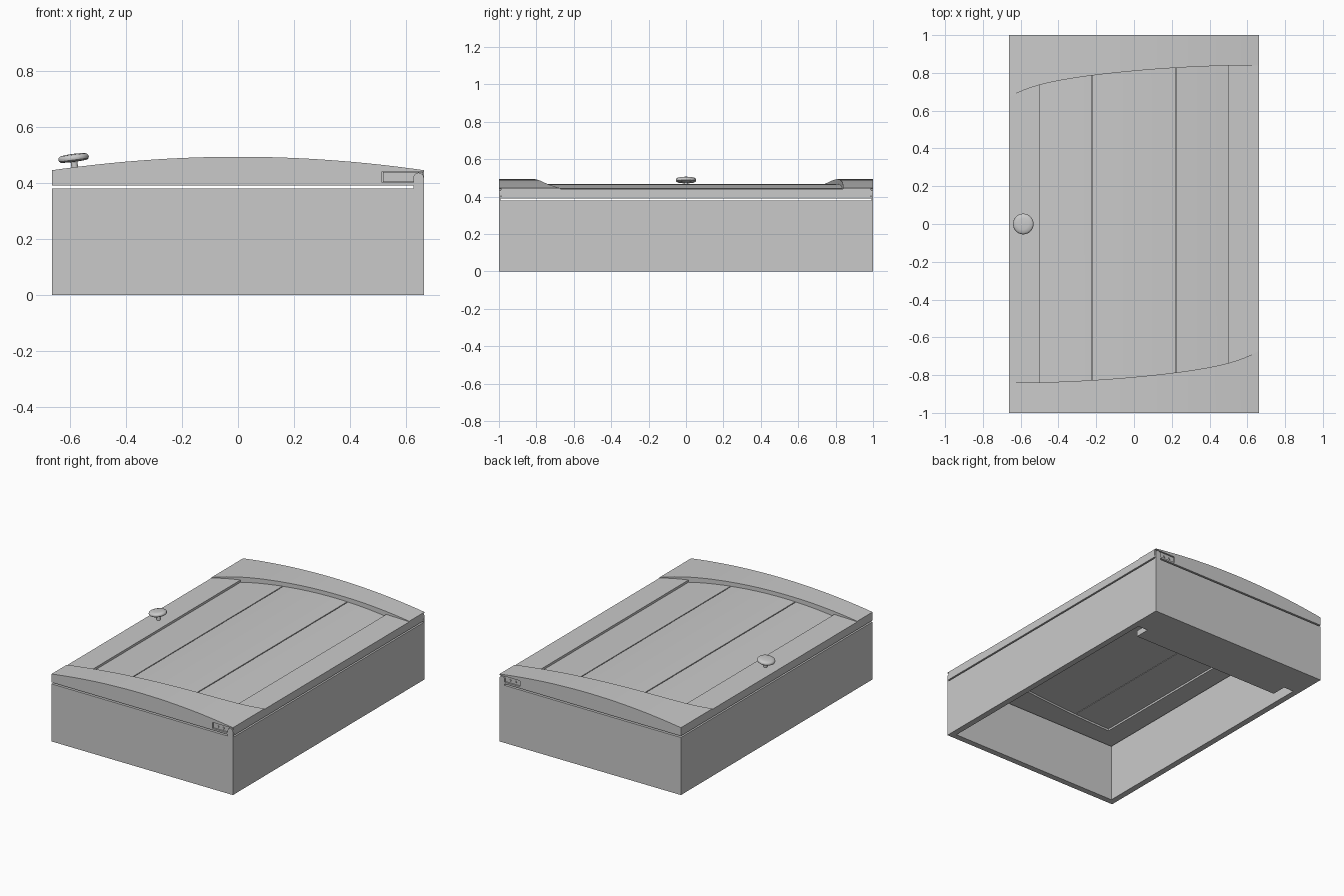
import bpy, bmesh, math
from mathutils import Matrix

if "Cube" in bpy.data.objects:
    bpy.data.objects.remove(bpy.data.objects["Cube"])

grey = bpy.data.materials.new("grey")
grey.diffuse_color = (0.59, 0.59, 0.59, 1)
grey.use_nodes = True
grey.node_tree.nodes["Principled BSDF"].inputs["Base Color"].default_value = grey.diffuse_color

HX, HY = 0.663, 1.0       # half width, half length
WALL, BOX_TOP = 0.04, 0.38
DOOR_Z, STILE = 0.39, 0.497


def finish(name, bm, smooth=False):
    bmesh.ops.recalc_face_normals(bm, faces=bm.faces)
    me = bpy.data.meshes.new(name)
    bm.to_mesh(me)
    bm.free()
    ob = bpy.data.objects.new(name, me)
    bpy.context.collection.objects.link(ob)
    me.materials.append(grey)
    if smooth:
        bpy.context.view_layer.objects.active = ob
        ob.select_set(True)
        bpy.ops.object.shade_smooth_by_angle(angle=math.radians(35))
        ob.select_set(False)
    return ob


def slab(name, x0, x1, y0, y1, z0, z1, n=1):
    """Solid whose y and z limits are functions of x."""
    bm = bmesh.new()
    rings = []
    for i in range(n + 1):
        x = x0 + (x1 - x0) * i / n
        rings.append([bm.verts.new((x, y, z)) for y, z in (
            (y0(x), z0(x)), (y1(x), z0(x)), (y1(x), z1(x)), (y0(x), z1(x)))])
    for a, b in zip(rings, rings[1:]):
        for k in range(4):
            bm.faces.new((a[k], a[(k + 1) % 4], b[(k + 1) % 4], b[k]))
    bm.faces.new(rings[0])
    bm.faces.new(rings[-1])
    return finish(name, bm, n > 1)


def const(v):
    return lambda x: v


def board(name, x0, x1, y0, y1, z0, z1):
    return slab(name, x0, x1, const(y0), const(y1), const(z0), const(z1))


def arch(x):
    """Crowned surface of the door rails."""
    return 0.493 - 0.048 * (x / HX) ** 2


def plank_top(x):
    return 0.467 - 0.035 * (x / STILE) ** 2


def stile_top(x):
    return 0.441 + 0.006 * (HX - abs(x)) / (HX - STILE)


def upper(x):
    """Curved inner edge of the rail at +y."""
    t = max(0, (HX - x) / (2 * HX))
    return 0.84 - 0.12 * t ** 2 - 0.05 * t ** 11


def lower(x):
    return -upper(-x)


# Open carcass
for s, tag in ((-1, "left"), (1, "right")):
    a, b = sorted((s * HX, s * (HX - WALL)))
    board("box_side_" + tag, a, b, -HY, HY, 0, BOX_TOP)
for s, tag in ((-1, "front"), (1, "back")):
    a, b = sorted((s * HY, s * (HY - WALL)))
    board("box_end_" + tag, -HX + WALL, HX - WALL, a, b, 0, BOX_TOP)

# Mounting rail flush with the underside, notched at its inner corners
IN = HX - WALL
bm = bmesh.new()
half = [(IN, 0.96), (IN, 0.785), (0.55, 0.785), (0.55, 0.685)]
outline = half + [(-x, y) for x, y in reversed(half)]
f = bm.faces.new([bm.verts.new((x, y, 0)) for x, y in outline])
ext = bmesh.ops.extrude_face_region(bm, geom=[f])
bmesh.ops.translate(bm, vec=(0, 0, 0.04),
                    verts=[v for v in ext["geom"] if isinstance(v, bmesh.types.BMVert)])
finish("mounting_rail", bm)

# Crowned door frame
rails = {
    1: slab("door_rail_back", -HX, HX, upper, const(HY), const(DOOR_Z), arch, 32),
    -1: slab("door_rail_front", -HX, HX, const(-HY), lower, const(DOOR_Z), arch, 32)}
slab("door_stile_left", -HX, -STILE, lower, upper, const(DOOR_Z), stile_top, 8)
slab("door_stile_right", STILE, HX, lower, upper, const(DOOR_Z), stile_top, 8)

# Recessed planks with narrow grooves between them
cuts = [-STILE, -0.222, 0.222, STILE]
G = 0.003
PLANK_Z = 0.403
for i, (a, b) in enumerate(zip(cuts, cuts[1:])):
    a += G if i > 0 else 0
    b -= G if i < 2 else 0
    slab("plank_%d" % (i + 1), a, b, lower, upper, const(PLANK_Z), plank_top, 10)
for x in cuts[1:3]:
    slab("plank_tongue", x - G, x + G, lower, upper, const(PLANK_Z + 0.003),
         lambda x: plank_top(x) - 0.012)


# Pivot hinges set into pockets on both door ends
def cylinder(name, loc, r, depth):
    bm = bmesh.new()
    bmesh.ops.create_cone(bm, cap_ends=True, segments=16, radius1=r, radius2=r,
                          depth=depth, matrix=Matrix.Translation(loc)
                          @ Matrix.Rotation(math.pi / 2, 4, 'X'))
    return finish(name, bm, True)


for s in (-1, 1):
    a, b = sorted((s * (HY + 0.05), s * (HY - 0.014)))
    cutter = board("pocket_cutter", 0.513, 0.7, a, b, 0.401, 0.44)
    cutter.hide_render = True
    cutter.hide_set(True)
    mod = rails[s].modifiers.new("pocket", 'BOOLEAN')
    mod.operation, mod.solver, mod.object = 'DIFFERENCE', 'EXACT', cutter
    a, b = sorted((s * (HY - 0.015), s * (HY - 0.008)))
    board("hinge_plate", 0.516, 0.66, a, b, 0.403, 0.438)
    for x in (0.549, 0.589):
        cylinder("hinge_screw", (x, s * (HY - 0.006), 0.42), 0.007, 0.006)
    # Upright leaf with a rounded top
    a, b = sorted((s * (HY - 0.008), s * HY))
    bm = bmesh.new()
    outline = [(0.625, BOX_TOP), (0.662, BOX_TOP)]
    outline += [(0.6435 + 0.0185 * math.cos(math.pi * k / 10),
                 0.418 + 0.0185 * math.sin(math.pi * k / 10)) for k in range(11)]
    f = bm.faces.new([bm.verts.new((x, a, z)) for x, z in outline])
    ext = bmesh.ops.extrude_face_region(bm, geom=[f])
    bmesh.ops.translate(bm, vec=(0, b - a, 0),
                        verts=[v for v in ext["geom"] if isinstance(v, bmesh.types.BMVert)])
    finish("hinge_leaf", bm)

# Round knob, tilted with the crown
profile = [(0, 0), (0.012, 0), (0.012, 0.034), (0.03, 0.035), (0.046, 0.036),
           (0.053, 0.041), (0.055, 0.048), (0.053, 0.054), (0.047, 0.059),
           (0.03, 0.062), (0, 0.063)]
bm = bmesh.new()
vs = [bm.verts.new((r, 0, z)) for r, z in profile]
es = [bm.edges.new(p) for p in zip(vs, vs[1:])]
bmesh.ops.spin(bm, geom=vs + es, axis=(0, 0, 1), cent=(0, 0, 0),
               angle=2 * math.pi, steps=32, use_duplicate=False)
bmesh.ops.remove_doubles(bm, verts=bm.verts, dist=1e-5)
knob = finish("knob", bm, True)
knob.location = (-0.58, 0, 0.441)
knob.rotation_euler = (0, -0.127, 0)
